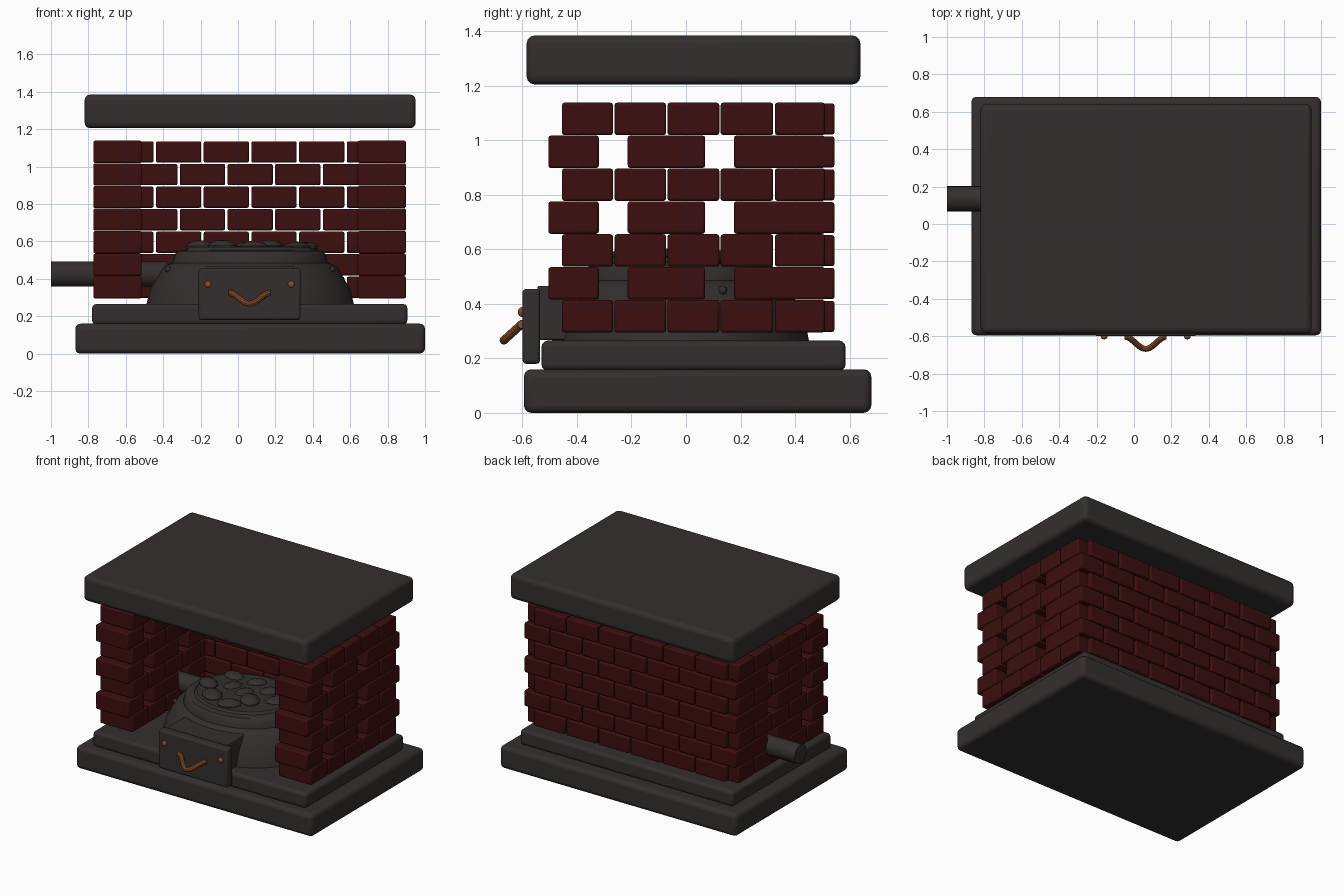
import bpy, bmesh, math, random
from mathutils import Vector, Matrix

if "Cube" in bpy.data.objects:
    bpy.data.objects.remove(bpy.data.objects["Cube"])

random.seed(4)
CX, CY = 0.065, -0.02          # centre of the hearth


def material(name, col):
    m = bpy.data.materials.new(name)
    m.diffuse_color = (*col, 1)
    m.use_nodes = True
    m.node_tree.nodes["Principled BSDF"].inputs["Base Color"].default_value = m.diffuse_color
    return m


STONE = material("dark_stone", (0.034, 0.028, 0.028))
BRICK = material("dark_red_brick", (0.046, 0.0045, 0.0045))
COPPER = material("copper", (0.26, 0.075, 0.018))


def finish(name, bm, mat, bevel=0, segs=2, smooth=True):
    bmesh.ops.recalc_face_normals(bm, faces=bm.faces)
    me = bpy.data.meshes.new(name)
    bm.to_mesh(me)
    bm.free()
    me.materials.append(mat)
    ob = bpy.data.objects.new(name, me)
    bpy.context.collection.objects.link(ob)
    if bevel:
        mod = ob.modifiers.new("bevel", "BEVEL")
        mod.width, mod.segments = bevel, segs
    if smooth:
        bpy.ops.object.select_all(action='DESELECT')
        ob.select_set(True)
        bpy.context.view_layer.objects.active = ob
        bpy.ops.object.shade_smooth_by_angle(angle=math.radians(35))
    return ob


def add_box(bm, x0, x1, y0, y1, z0, z1):
    m = Matrix.Translation(((x0 + x1) / 2, (y0 + y1) / 2, (z0 + z1) / 2)) @ \
        Matrix.Diagonal((x1 - x0, y1 - y0, z1 - z0, 1))
    bmesh.ops.create_cube(bm, size=1, matrix=m)


def box(name, dims, mat, bevel, segs=3):
    bm = bmesh.new()
    add_box(bm, *dims)
    return finish(name, bm, mat, bevel, segs)


def add_ball(bm, loc, scale, rot=0, u=12, v=8):
    m = Matrix.Translation(loc) @ Matrix.Rotation(rot, 4, 'Z') @ Matrix.Diagonal((*scale, 1))
    bmesh.ops.create_uvsphere(bm, u_segments=u, v_segments=v, radius=1, matrix=m)


# stone slabs
box("base_slab", (-0.87, 1.0, -0.595, 0.68, 0, 0.16), STONE, 0.028)
box("hearth_step", (-0.78, 0.905, -0.53, 0.585, 0.155, 0.265), STONE, 0.022)
box("top_slab", (-0.82, 0.95, -0.585, 0.64, 1.205, 1.385), STONE, 0.03)

# brick courses: alternate rows differ in layout
ROWS, PITCH, Z0 = 7, 0.1207, 0.295
EVEN_Y = [(-0.455, -0.268), (-0.262, -0.073), (-0.068, 0.122), (0.127, 0.32), (0.326, 0.51)]
ODD_Y = [(-0.505, -0.32), (-0.214, 0.07), (0.176, 0.51)]
for name, x0, x1 in (("left_brick_wall", -0.773, -0.515), ("right_brick_wall", 0.64, 0.898)):
    bm = bmesh.new()
    for r in range(ROWS):
        z = Z0 + r * PITCH
        for y0, y1 in (ODD_Y if r % 2 else EVEN_Y):
            add_box(bm, x0, x1, y0, y1, z, z + 0.119)
    finish(name, bm, BRICK, 0.009)

bm = bmesh.new()
for r in range(ROWS):
    z = Z0 + r * PITCH
    n = 5 if r % 2 else 6
    for i in range(n):
        c = CX + (i - (n - 1) / 2) * 0.255
        add_box(bm, c - 0.121, c + 0.121, 0.362, 0.545, z + 0.002, z + 0.116)
    if r % 2:                                  # corner closers
        add_box(bm, -0.773, -0.578, 0.40, 0.545, z + 0.002, z + 0.116)
        add_box(bm, 0.708, 0.898, 0.40, 0.545, z + 0.002, z + 0.116)
finish("back_brick_wall", bm, BRICK, 0.009)

# oval fire pit, a turned profile squashed in y
PROFILE = [(0.0, 0.262), (0.555, 0.262), (0.535, 0.345), (0.47, 0.455), (0.45, 0.475),
           (0.415, 0.485), (0.405, 0.53), (0.385, 0.548), (0.34, 0.555), (0.325, 0.57), (0.0, 0.575)]
bm = bmesh.new()
vs = [bm.verts.new((r, 0, z)) for r, z in PROFILE]
es = [bm.edges.new(p) for p in zip(vs, vs[1:])]
bmesh.ops.spin(bm, geom=vs + es, cent=(0, 0, 0), axis=(0, 0, 1), angle=math.tau, steps=40)
bmesh.ops.remove_doubles(bm, verts=bm.verts, dist=1e-4)
bmesh.ops.transform(bm, matrix=Matrix.Translation((CX, CY, 0)) @ Matrix.Diagonal((1, 0.85, 1, 1)),
                    verts=bm.verts)
finish("fire_pit", bm, STONE)

# rivets round the pit
bm = bmesh.new()
for i in range(8):
    a = math.tau * (i + 0.5) / 8
    add_ball(bm, (CX + 0.475 * math.cos(a), CY + 0.404 * math.sin(a), 0.45), (0.016,) * 3)
finish("pit_rivets", bm, STONE)

# flattened coals heaped on the pit
bm = bmesh.new()
COALS = [(0, 0), (-0.12, 0.04), (0.1, -0.08), (0.13, 0.1), (-0.02, 0.17), (-0.15, -0.15),
         (0.25, 0.02), (-0.27, -0.02), (0.3, 0.13), (0.02, -0.2), (-0.2, 0.17)]
for x, y in COALS:
    s = random.uniform(0.055, 0.08)
    add_ball(bm, (CX + x, CY + y, 0.568), (s * 1.15, s * 0.85, random.uniform(0.028, 0.042)),
             random.uniform(0, 3), 10, 7)
finish("coals", bm, STONE)

# ash drawer
box("ash_drawer_front", (-0.21, 0.335, -0.6, -0.535, 0.18, 0.455), STONE, 0.014)
box("ash_drawer_body", (-0.17, 0.30, -0.545, -0.3, 0.268, 0.466), STONE, 0.006, 2)

# drawer rivets
bm = bmesh.new()
for x in (-0.16, 0.285):
    add_ball(bm, (x, -0.603, 0.37), (0.018, 0.014, 0.018))
finish("drawer_rivets", bm, COPPER)

# drooping handle: a tube swept along a tilted arc
bm = bmesh.new()
rings = []
for i in range(15):
    t = i / 14 * 2 - 1
    d = 0.066 * (0.5 + 0.5 * math.cos(math.pi * t))
    p = Vector((0.0625 + 0.112 * t, -0.602 - d, 0.326 - d * 0.9))
    slope = 0.066 * 0.5 * math.pi * math.sin(math.pi * t)
    tan = Vector((0.112, slope, slope * 0.9)).normalized()
    u = Vector((0, 1, -1)).normalized()
    v = tan.cross(u).normalized()
    w = v.cross(tan)
    rings.append([bm.verts.new(p + 0.016 * (math.cos(k * math.tau / 10) * v + math.sin(k * math.tau / 10) * w))
                  for k in range(10)])
for a, b in zip(rings, rings[1:]):
    for k in range(10):
        bm.faces.new((a[k], a[(k + 1) % 10], b[(k + 1) % 10], b[k]))
bm.faces.new(rings[0])
bm.faces.new(rings[-1])
finish("drawer_handle", bm, COPPER)

# flue pipe through the left wall
bm = bmesh.new()
bmesh.ops.create_cone(bm, cap_ends=True, segments=24, radius1=0.067, radius2=0.067, depth=0.62,
                      matrix=Matrix.Translation((-0.69, 0.135, 0.425)) @ Matrix.Rotation(math.pi / 2, 4, 'Y'))
finish("flue_pipe", bm, STONE)
